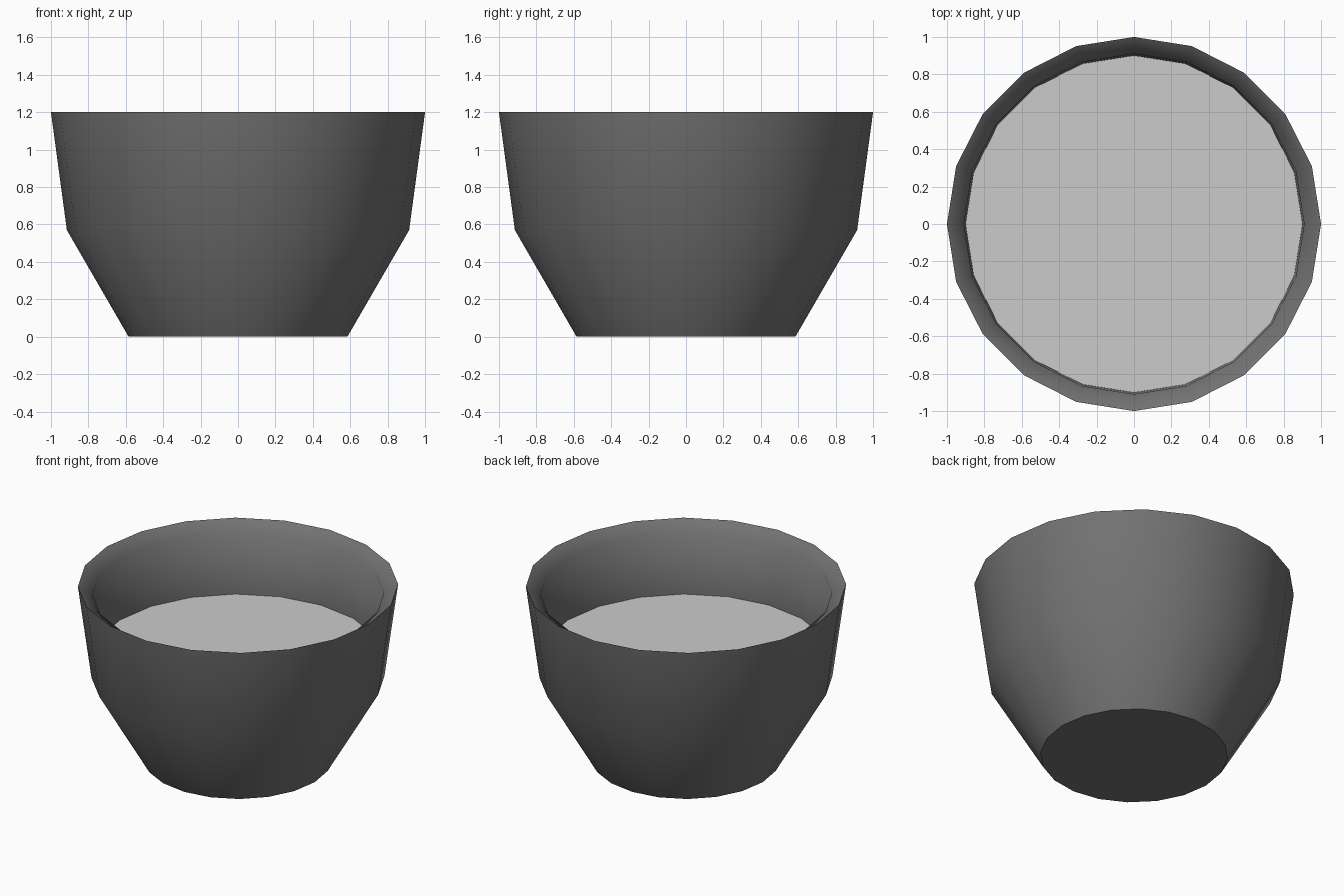
import bpy, bmesh, math

cube = bpy.data.objects.get("Cube")
if cube:
    bpy.data.objects.remove(cube, do_unlink=True)

SIDES = 20


def material(name, value):
    m = bpy.data.materials.new(name)
    m.use_nodes = True
    colour = (value, value, value, 1)
    m.diffuse_color = colour
    m.node_tree.nodes["Principled BSDF"].inputs["Base Color"].default_value = colour
    return m


def lathe(name, profile, mat, cap_start=False, smooth=60):
    """Spin (radius, height) points into a closed ring of faces."""
    bm = bmesh.new()
    rings = []
    for r, z in profile:
        rings.append([bm.verts.new((r * math.cos(math.tau * i / SIDES),
                                    r * math.sin(math.tau * i / SIDES), z))
                      for i in range(SIDES)])
    for a, b in zip(rings, rings[1:]):
        for i in range(SIDES):
            j = (i + 1) % SIDES
            bm.faces.new((a[i], a[j], b[j], b[i]))
    if cap_start:
        bm.faces.new(rings[0][::-1])
    if len(rings) == 1:
        bm.faces.new(rings[0])
    mesh = bpy.data.meshes.new(name)
    bm.to_mesh(mesh)
    bm.free()
    mesh.materials.append(mat)
    obj = bpy.data.objects.new(name, mesh)
    bpy.context.collection.objects.link(obj)
    bpy.ops.object.select_all(action="DESELECT")
    obj.select_set(True)
    bpy.context.view_layer.objects.active = obj
    bpy.ops.object.shade_smooth_by_angle(angle=math.radians(smooth))
    return obj


dark = material("dark grey", 0.17)
pale = material("pale grey", 0.6)

# Bowl: outer wall, sharp rim, bevelled lip and inner wall
lathe("bowl", [(0.585, 0), (0.915, 0.57), (1.0, 1.2), (0.91, 1.14), (0.9, 0.72)],
      dark, cap_start=True)

# Flat fill inside the bowl
lathe("fill", [(0.9, 0.72)], pale)
